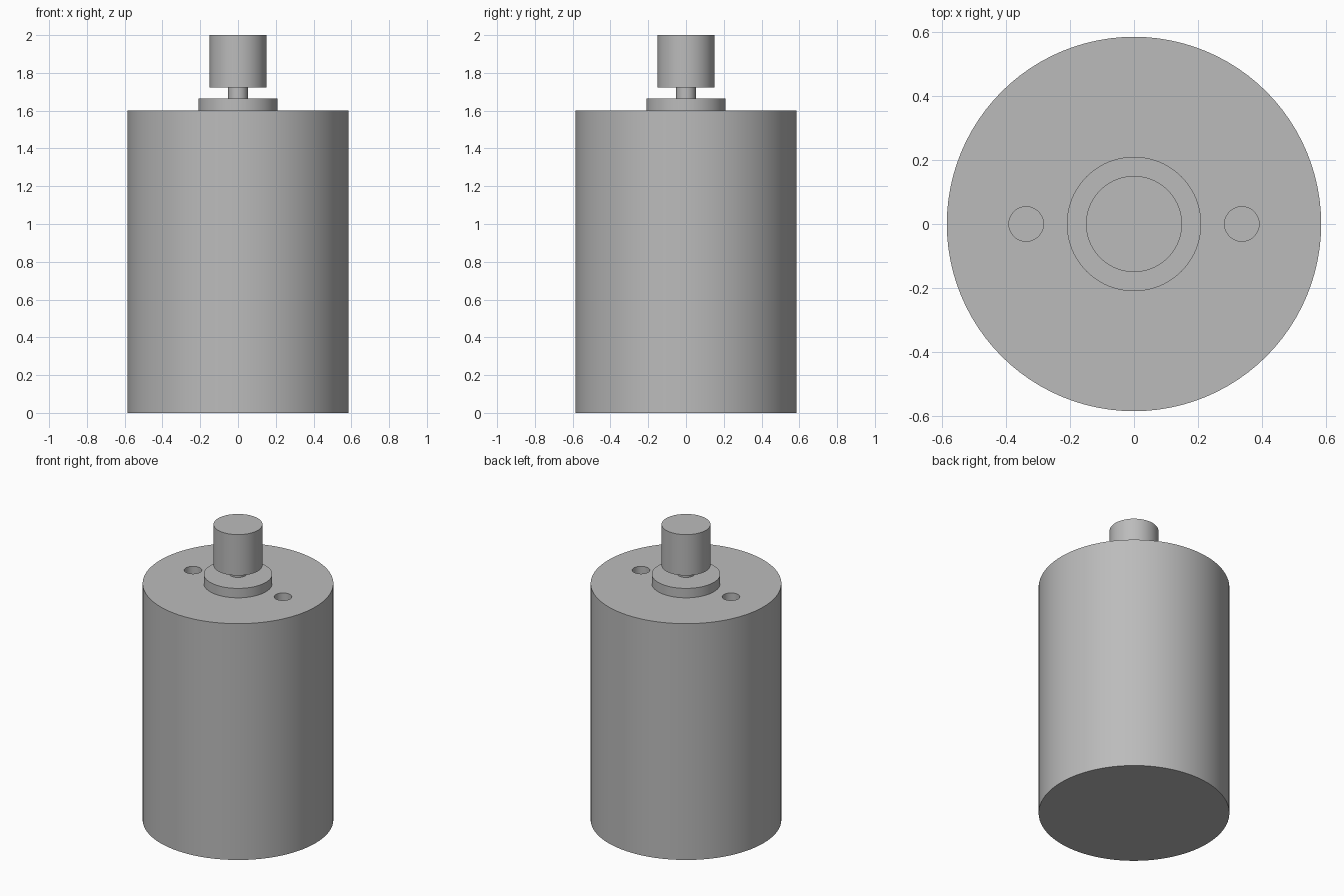
import bpy
import math

# Remove the default cube only
cube = bpy.data.objects.get("Cube")
if cube:
    bpy.data.objects.remove(cube, do_unlink=True)

# Single plain grey
GREY = (0.5, 0.5, 0.5, 1.0)
grey = bpy.data.materials.new("plain grey")
grey.use_nodes = True
grey.diffuse_color = GREY
grey.node_tree.nodes["Principled BSDF"].inputs["Base Color"].default_value = GREY


def cylinder(name, radius, bottom, top, x=0.0, sides=96):
    bpy.ops.mesh.primitive_cylinder_add(
        vertices=sides, radius=radius, depth=top - bottom,
        location=(x, 0, (bottom + top) / 2))
    obj = bpy.context.object
    obj.name = name
    obj.data.materials.append(grey)
    return obj


def smooth(obj):
    bpy.ops.object.select_all(action='DESELECT')
    obj.select_set(True)
    bpy.context.view_layer.objects.active = obj
    bpy.ops.object.shade_smooth_by_angle(angle=math.radians(30))


BODY_TOP = 1.6
BOSS_TOP = 1.664
COLLAR_BOTTOM = 1.723

# Main can, with two blind mounting holes in its top face
body = cylinder("motor_body", 0.585, 0, BODY_TOP)
for side, label in ((1, "left"), (-1, "right")):
    cutter = cylinder(label + "_hole_cutter", 0.054, BODY_TOP - 0.2,
                      BODY_TOP + 0.1, x=side * 0.337, sides=48)
    cutter.hide_render = True
    cut = body.modifiers.new(label + "_hole", 'BOOLEAN')
    cut.operation = 'DIFFERENCE'
    cut.solver = 'EXACT'
    cut.object = cutter

# Bake the cuts into the body and discard the cutters
bpy.ops.object.select_all(action='DESELECT')
body.select_set(True)
bpy.context.view_layer.objects.active = body
for modifier in list(body.modifiers):
    cutter = modifier.object
    bpy.ops.object.modifier_apply(modifier=modifier.name)
    bpy.data.objects.remove(cutter, do_unlink=True)

# Raised boss, thin shaft and the thick collar on its end
boss = cylinder("bearing_boss", 0.21, BODY_TOP, BOSS_TOP)
shaft = cylinder("shaft", 0.052, BOSS_TOP, COLLAR_BOTTOM, sides=48)
collar = cylinder("shaft_collar", 0.15, COLLAR_BOTTOM, 2.0)

for part in (body, boss, shaft, collar):
    smooth(part)
